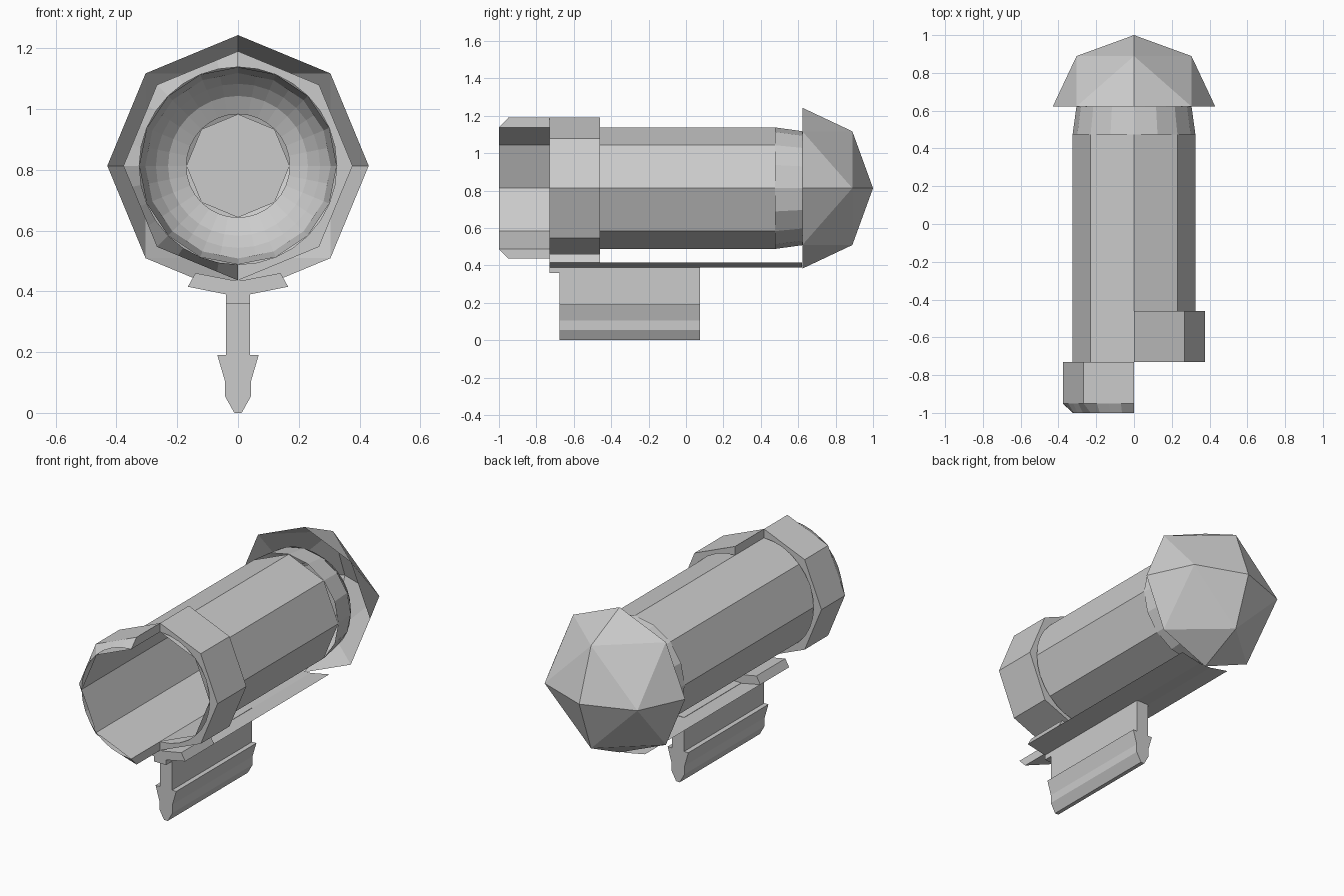
import bpy, bmesh, math
from mathutils import Vector

cube = bpy.data.objects.get("Cube")
if cube:
    bpy.data.objects.remove(cube, do_unlink=True)

grey = bpy.data.materials.new("plain_grey")
grey.use_nodes = True
colour = (0.6, 0.6, 0.6, 1)
grey.diffuse_color = colour
grey.node_tree.nodes["Principled BSDF"].inputs["Base Color"].default_value = colour

AXIS_Z = 0.813
TOP, HALF, TURN = math.pi / 2, math.pi, 2 * math.pi


def finish(name, bm):
    bmesh.ops.remove_doubles(bm, verts=bm.verts, dist=1e-5)
    bmesh.ops.recalc_face_normals(bm, faces=bm.faces)
    mesh = bpy.data.meshes.new(name)
    bm.to_mesh(mesh)
    bm.free()
    mesh.materials.append(grey)
    obj = bpy.data.objects.new(name, mesh)
    bpy.context.collection.objects.link(obj)
    return obj


def arc(radius, y, sides, start=TOP, sweep=TURN):
    """Points around the barrel axis, from the start angle."""
    return [Vector((radius * math.cos(start + sweep * i / sides), y,
                    AXIS_Z + radius * math.sin(start + sweep * i / sides)))
            for i in range(sides + 1)]


def octagon(radius, y, sides, start, sweep):
    """Arc points dropped onto the flats of an eight-sided outline."""
    points = arc(radius, y, sides, start, sweep)
    step = TURN / 8
    for i, p in enumerate(points):
        off = (sweep * i / sides) % step - step / 2
        shrink = math.cos(step / 2) / math.cos(off)
        p.x *= shrink
        p.z = AXIS_Z + (p.z - AXIS_Z) * shrink
    return points


def skin(bm, rows):
    """Bridge successive rows of points with quads."""
    grid = [[bm.verts.new(p) for p in row] for row in rows]
    for a, b in zip(grid, grid[1:]):
        for i in range(len(a) - 1):
            bm.faces.new((a[i], a[i + 1], b[i + 1], b[i]))
    return grid


def extrude(name, half_profile, y0, y1):
    """Solid from a mirrored x-z profile, extruded along y."""
    bm = bmesh.new()
    outline = half_profile + [(-x, z) for x, z in reversed(half_profile)]
    face = bm.faces.new([bm.verts.new((x, y0, z)) for x, z in outline])
    moved = bmesh.ops.extrude_face_region(bm, geom=[face])["geom"]
    bmesh.ops.translate(bm, vec=(0, y1 - y0, 0),
                        verts=[v for v in moved if isinstance(v, bmesh.types.BMVert)])
    bm.faces.new([bm.verts.new((x, y0, z)) for x, z in outline])
    return finish(name, bm)


# Barrel halves: the right half reaches further forward
for name, start, front in (("barrel_right_half", TOP, -1), ("barrel_left_half", -TOP, -0.73)):
    bm = bmesh.new()
    skin(bm, [arc(0.325, front, 4, start, HALF), arc(0.325, 0.475, 4, start, HALF)])
    finish(name, bm)

# Half collars: eight-sided outside, round inside
for name, start, front, back, bevel in (("collar_right", TOP, -1, -0.73, 0.05),
                                        ("collar_left", -TOP, -0.73, -0.46, 0)):
    bm = bmesh.new()
    n = 16
    inner_front = arc(0.325, front, n, start, HALF)
    inner_back = arc(0.325, back, n, start, HALF)
    outer_front = octagon(0.377, front + bevel, n, start, HALF)
    outer_back = octagon(0.377, back, n, start, HALF)
    grid = skin(bm, [inner_front, outer_front, outer_back, inner_back, inner_front])
    for end in (0, -1):
        bm.faces.new([row[end] for row in grid[:4]])
    finish(name, bm)

# Tapered neck and cup closing the bore
bm = bmesh.new()
skin(bm, [arc(0.325, 0.475, 16), arc(0.305, 0.62, 16)])
finish("neck", bm)

bm = bmesh.new()
skin(bm, [arc(r, y, 32) for r, y in ((0.305, 0.62), (0.27, 0.67), (0.23, 0.71), (0.17, 0.74))])
finish("cup", bm)

bm = bmesh.new()
bm.faces.new([bm.verts.new(p) for p in arc(0.17, 0.74, 8)[:-1]])
finish("cup_floor", bm)

# Open faceted dome: half of an octahedron split once
bm = bmesh.new()


def dome_point(v):
    v = v.normalized()
    return bm.verts.new((v.x * 0.43, 0.622 + v.y * 0.378, AXIS_Z + v.z * 0.43))


for sx in (-1, 1):
    for sz in (-1, 1):
        a, b, c = Vector((sx, 0, 0)), Vector((0, 1, 0)), Vector((0, 0, sz))
        for tri in ((a, a + b, a + c), (b, a + b, b + c),
                    (c, a + c, b + c), (a + b, b + c, a + c)):
            bm.faces.new([dome_point(v) for v in tri])
finish("dome", bm)

# Rail sheet, saddle under the collar, and the fin
bm = bmesh.new()
skin(bm, [[(x, y, z) for x, z in ((-0.165, 0.415), (-0.04, 0.39), (0.04, 0.39), (0.165, 0.415))]
          for y in (-0.73, 0.62)])
finish("rail", bm)

extrude("saddle", [(0.04, 0.39), (0.165, 0.415), (0.14, 0.46), (0.02, 0.437)], -0.73, -0.46)
extrude("fin_lug", [(0.04, 0.36), (0.04, 0.392)], -0.73, -0.675)
extrude("fin", [(0.012, 0), (0.043, 0.055), (0.043, 0.105), (0.068, 0.19),
                (0.04, 0.19), (0.04, 0.392)], -0.675, 0.075)
